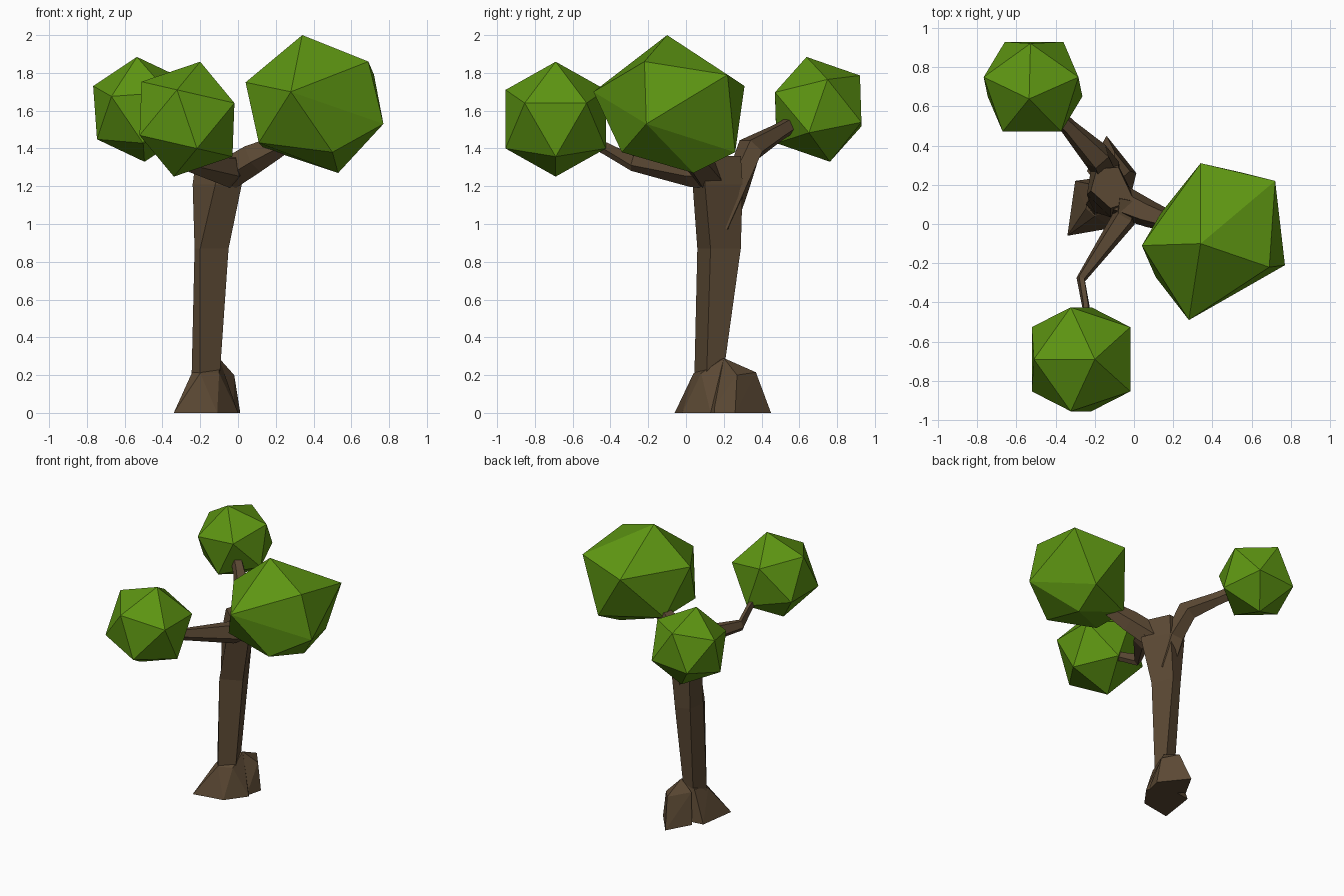
import bpy, bmesh, math
from mathutils import Vector

if "Cube" in bpy.data.objects:
    bpy.data.objects.remove(bpy.data.objects["Cube"])


def material(name, rgb):
    m = bpy.data.materials.new(name)
    m.diffuse_color = (*rgb, 1)
    m.use_nodes = True
    m.node_tree.nodes["Principled BSDF"].inputs["Base Color"].default_value = m.diffuse_color
    return m


BARK = material("bark brown", (0.105, 0.066, 0.034))
LEAF = material("leaf green", (0.11, 0.30, 0.006))


def finish(bm, name, mat):
    bmesh.ops.recalc_face_normals(bm, faces=bm.faces)
    me = bpy.data.meshes.new(name)
    bm.to_mesh(me)
    bm.free()
    me.materials.append(mat)
    ob = bpy.data.objects.new(name, me)
    bpy.context.collection.objects.link(ob)
    return ob


def hull(name, points, mat):
    """Faceted solid wrapped around a few corner points."""
    bm = bmesh.new()
    for p in points:
        bm.verts.new(p)
    res = bmesh.ops.convex_hull(bm, input=bm.verts)
    loose = [v for v in bm.verts if not v.link_faces]
    bmesh.ops.delete(bm, geom=loose, context='VERTS')
    return finish(bm, name, mat)


def loft(name, rings, mat):
    """Skin a list of equal-sized rings and cap both ends."""
    bm = bmesh.new()
    rows = [[bm.verts.new(p) for p in r] for r in rings]
    n = len(rows[0])
    for a, b in zip(rows, rows[1:]):
        for i in range(n):
            j = (i + 1) % n
            bm.faces.new((a[i], a[j], b[j], b[i]))
    bm.faces.new(rows[0][::-1])
    bm.faces.new(rows[-1])
    return finish(bm, name, mat)


def branch(name, path, sides=5):
    """Tapered tube; path holds (x, y, z, width radius, height radius)."""
    pts = [Vector(p[:3]) for p in path]
    rings = []
    for k, p in enumerate(path):
        d = (pts[min(k + 1, len(pts) - 1)] - pts[max(k - 1, 0)]).normalized()
        side = d.cross(Vector((0, 0, 1))).normalized()
        up = side.cross(d)
        rings.append([pts[k] + side * p[3] * math.sin(t) + up * p[4] * math.cos(t)
                      for t in (2 * math.pi * (i + 0.5) / sides for i in range(sides))])
    return loft(name, rings, BARK)


def leaf_ball(name, centre, radius, axis, toward):
    """Regular icosahedron with a chosen pole and ring direction."""
    c, w = Vector(centre), Vector(axis).normalized()
    u = Vector(toward)
    u = (u - w * u.dot(w)).normalized()
    v = w.cross(u)
    pts = [w]
    for i in range(5):
        t = math.tau * i / 5
        pts.append(w * 0.447 + (u * math.cos(t) + v * math.sin(t)) * 0.894)
    pts += [-p for p in pts]
    return hull(name, [c + p * radius for p in pts], LEAF)


# Trunk: five-sided, widening toward the fork
trunk_rings = [
    (0.10, [(-.25, .10), (-.20, .04), (-.09, .10), (-.11, .21), (-.21, .21)]),
    (0.22, [(-.245, .10), (-.20, .045), (-.095, .11), (-.12, .20), (-.20, .20)]),
    (0.87, [(-.23, .12), (-.20, .06), (-.05, .13), (-.11, .29), (-.21, .25)]),
    (1.21, [(-.24, .15), (-.12, .035), (.02, .10), (-.08, .30), (-.22, .28)]),
    (1.36, [(-.22, .17), (-.12, .08), (.00, .12), (-.08, .29), (-.19, .28)]),
]
loft("trunk", [[(x, y, z) for x, y in r] for z, r in trunk_rings], BARK)

# Flared roots
hull("front_root", [(-.34, -.06, 0), (-.11, -.02, 0), (0, .13, 0), (-.30, .22, 0), (-.08, .25, 0),
                    (-.245, .08, .21), (-.20, .04, .21), (-.10, .08, .21),
                    (-.10, .20, .29), (-.21, .20, .24)], BARK)
hull("back_root", [(.012, .26, 0), (-.14, .45, 0), (-.24, .27, 0), (-.02, .13, 0),
                   (-.02, .27, .20), (-.10, .37, .215), (-.10, .20, .29), (-.20, .22, .22)], BARK)

# Three branches, each ending inside its leaf ball
branch("right_branch", [(-.08, .12, 1.25, .09, .09), (.08, .05, 1.35, .07, .085),
                        (.20, .01, 1.41, .05, .065), (.34, -.04, 1.50, .04, .05)])
branch("front_branch", [(-.03, .13, 1.29, .07, .10), (-.05, .03, 1.28, .065, .085),
                        (-.27, -.28, 1.325, .025, .045), (-.245, -.42, 1.40, .02, .035),
                        (-.25, -.58, 1.48, .02, .03)])
branch("back_branch", [(-.13, .19, .98, .07, .07), (-.14, .27, 1.20, .08, .07),
                       (-.19, .345, 1.40, .075, .075), (-.33, .49, 1.485, .045, .05),
                       (-.42, .58, 1.54, .04, .045)])

# Foliage
leaf_ball("front_leaves", (-.27, -.69, 1.555), .312, (.07, 0, .305), (-1, 0, 0))
leaf_ball("back_leaves", (-.515, .70, 1.607), .285, (-.02, -.062, .278), (0, 1, 0))
hull("right_leaves", [(.34, -.10, 2.0),
                      (.69, -.22, 1.86), (.28, -.49, 1.70), (.04, -.11, 1.75),
                      (.34, .31, 1.73), (.72, .22, 1.79),
                      (.77, -.21, 1.53), (.56, .26, 1.38), (.14, .06, 1.40),
                      (.11, -.27, 1.43), (.50, -.34, 1.38), (.53, .04, 1.27)], LEAF)
